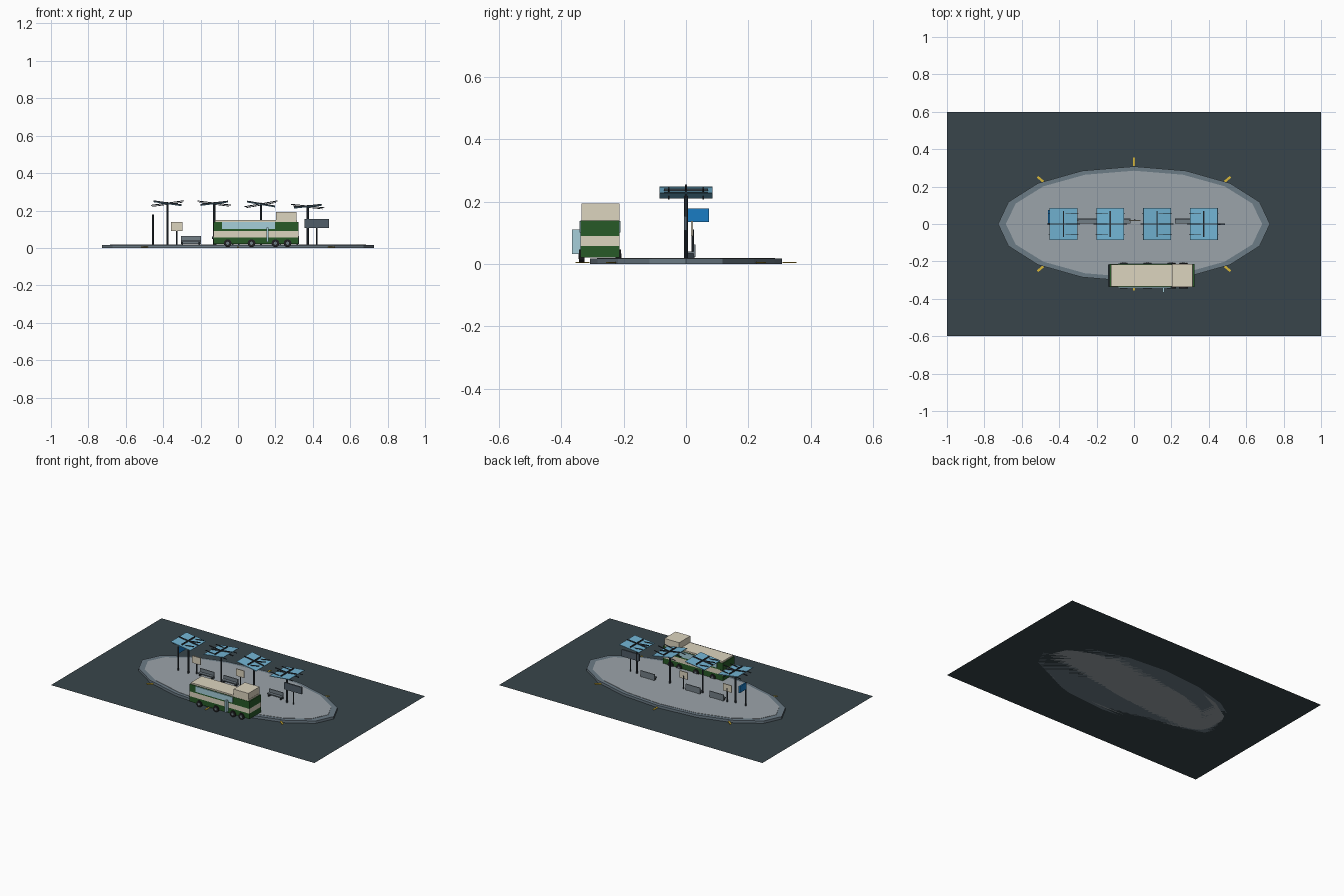
import bpy, bmesh
from math import cos, sin, pi, radians

if "Cube" in bpy.data.objects:
    bpy.data.objects.remove(bpy.data.objects["Cube"])

def mat(name, r, g, b):
    m = bpy.data.materials.new(name)
    m.diffuse_color = (r, g, b, 1)
    m.use_nodes = True
    m.node_tree.nodes["Principled BSDF"].inputs["Base Color"].default_value = m.diffuse_color
    return m

ASPHALT = mat("asphalt", 0.04, 0.06, 0.07)
KERB = mat("kerb", 0.15, 0.20, 0.24)
PAVING = mat("paving", 0.33, 0.37, 0.40)
DARK = mat("dark_metal", 0.03, 0.04, 0.05)
BENCH = mat("bench_grey", 0.17, 0.21, 0.24)
SLATE = mat("slate", 0.08, 0.11, 0.14)
GLASS = mat("canopy_glass", 0.17, 0.46, 0.66)
WINDOW = mat("window_glass", 0.38, 0.62, 0.70)
GREEN = mat("green_paint", 0.02, 0.10, 0.02)
CREAM = mat("cream_paint", 0.72, 0.66, 0.52)
YELLOW = mat("yellow_paint", 0.68, 0.47, 0.04)
BLUE = mat("sign_blue", 0.01, 0.20, 0.55)
TYRE = mat("tyre", 0.015, 0.015, 0.017)

def finish(bm, name, m):
    me = bpy.data.meshes.new(name)
    bm.to_mesh(me)
    bm.free()
    me.materials.append(m)
    ob = bpy.data.objects.new(name, me)
    bpy.context.collection.objects.link(ob)
    return ob

def box(name, x, y, z, m):
    """Box from (min, max) ranges on each axis."""
    bm = bmesh.new()
    bmesh.ops.create_cube(bm, size=1)
    for v in bm.verts:
        v.co = [(a + b) / 2 + c * (b - a) for c, (a, b) in zip(v.co, (x, y, z))]
    return finish(bm, name, m)

def bar(name, loc, size, m, rot=(0, 0, 0)):
    """Box centred on its own origin, so it can be tilted."""
    ob = box(name, *[(-s / 2, s / 2) for s in size], m)
    ob.location, ob.rotation_euler = loc, rot
    return ob

def ellipse_slab(name, rx, ry, z0, z1, m):
    bm = bmesh.new()
    f = bm.faces.new([bm.verts.new((rx * cos(i * pi / 8), ry * sin(i * pi / 8), z0)) for i in range(16)])
    top = bmesh.ops.extrude_face_region(bm, geom=[f])["geom"]
    for v in top:
        if isinstance(v, bmesh.types.BMVert):
            v.co.z = z1
    bmesh.ops.recalc_face_normals(bm, faces=bm.faces)
    return finish(bm, name, m)

def cyl(name, loc, r, depth, m, sides=8, rot=(0, 0, 0)):
    bm = bmesh.new()
    bmesh.ops.create_cone(bm, cap_ends=True, segments=sides, radius1=r, radius2=r, depth=depth)
    ob = finish(bm, name, m)
    ob.location, ob.rotation_euler = loc, rot
    return ob

def post(name, x, y, top, r=0.004):
    cyl(name, (x, y, (0.018 + top) / 2), r, top - 0.018, DARK)

# Road surface
bm = bmesh.new()
bmesh.ops.create_grid(bm, x_segments=1, y_segments=1, size=1)
for v in bm.verts:
    v.co.y *= 0.6
finish(bm, "road", ASPHALT)

# Raised island
ellipse_slab("island_kerb", 0.727, 0.308, 0, 0.017, KERB)
ellipse_slab("island_paving", 0.685, 0.285, 0, 0.019, PAVING)

# Yellow kerb markings
for sy in (-1, 1):
    bar("kerb_mark", (0, sy * 0.332, 0.005), (0.012, 0.045, 0.003), YELLOW)
    for sx in (-1, 1):
        bar("kerb_mark", (sx * 0.5, sy * 0.239, 0.005), (0.012, 0.042, 0.003), YELLOW,
            (0, 0, -sx * sy * radians(50)))

# Canopies: post, tilted glass roof, counter-tilted ribs
for x, zc, tilt in ((-0.377, 0.236, 8), (-0.127, 0.236, -7), (0.123, 0.232, 10), (0.373, 0.220, -6)):
    a = radians(tilt)
    post("canopy_post", x, 0, zc - 0.002, 0.006)
    bar("canopy_glass", (x, 0, zc), (0.15, 0.17, 0.004), GLASS, (0, a, 0))
    bar("canopy_long_rib", (x, 0, zc + 0.004), (0.18, 0.006, 0.005), DARK, (0, -a, 0))
    bar("canopy_roof_rib", (x, 0, zc + 0.005), (0.15, 0.006, 0.006), DARK, (0, a, 0))
    bar("canopy_cross_rib", (x, 0, zc + 0.006), (0.006, 0.14, 0.008), DARK)
    for sy in (-1, 1):
        bar("canopy_edge_rib", (x, sy * 0.055, zc - 0.003), (0.16, 0.004, 0.004), DARK, (0, -a, 0))

# Benches
for x in (-0.252, -0.073, 0.272):
    box("bench_back", (x - 0.054, x + 0.054), (0.024, 0.030), (0.022, 0.063), BENCH)
    box("bench_seat", (x - 0.054, x + 0.054), (0.004, 0.026), (0.034, 0.040), BENCH)
    for s in (-0.045, 0.045):
        box("bench_leg", (x + s - 0.004, x + s + 0.004), (0.006, 0.028), (0.018, 0.035), DARK)

# Timetable boards
for x in (-0.328, 0.003):
    post("timetable_post", x, 0.022, 0.11)
    box("timetable_board", (x - 0.031, x + 0.031), (0.016, 0.022), (0.09, 0.138), CREAM)

# Blue stop sign facing sideways
post("stop_sign_post", -0.455, 0, 0.18, 0.005)
box("stop_sign", (-0.460, -0.450), (0.003, 0.074), (0.134, 0.178), BLUE)

# Wide information board
post("info_post", 0.422, 0, 0.11)
box("info_board", (0.355, 0.486), (-0.006, 0.004), (0.107, 0.154), SLATE)

# Bus body bands
X, Y = (-0.13, 0.323), (-0.338, -0.214)
box("bus_lower_body", X, Y, (0.020, 0.057), GREEN)
box("bus_waist_band", X, Y, (0.057, 0.090), CREAM)
box("bus_upper_body", X, Y, (0.090, 0.140), GREEN)
box("bus_roof", (-0.124, 0.316), (-0.334, -0.217), (0.140, 0.150), CREAM)
box("bus_roof_box", (0.202, 0.314), (-0.336, -0.214), (0.140, 0.193), CREAM)

# Bus side windows, front bumper and open door
for y in ((-0.342, -0.337), (-0.215, -0.210)):
    box("bus_side_window", (-0.085, 0.197), y, (0.100, 0.138), WINDOW)
box("bus_bumper", (-0.138, -0.13), (-0.335, -0.217), (0.048, 0.062), DARK)
box("bus_open_door", (0.153, 0.163), (-0.365, -0.337), (0.032, 0.110), WINDOW)

# Wheels and hubs on both sides
for x in (-0.055, 0.072, 0.200, 0.265):
    for y, s in ((-0.335, -1), (-0.217, 1)):
        cyl("bus_wheel", (x, y, 0.025), 0.021, 0.018, TYRE, 12, (pi / 2, 0, 0))
        cyl("wheel_hub", (x, y + s * 0.009, 0.025), 0.009, 0.003, BENCH, 8, (pi / 2, 0, 0))
